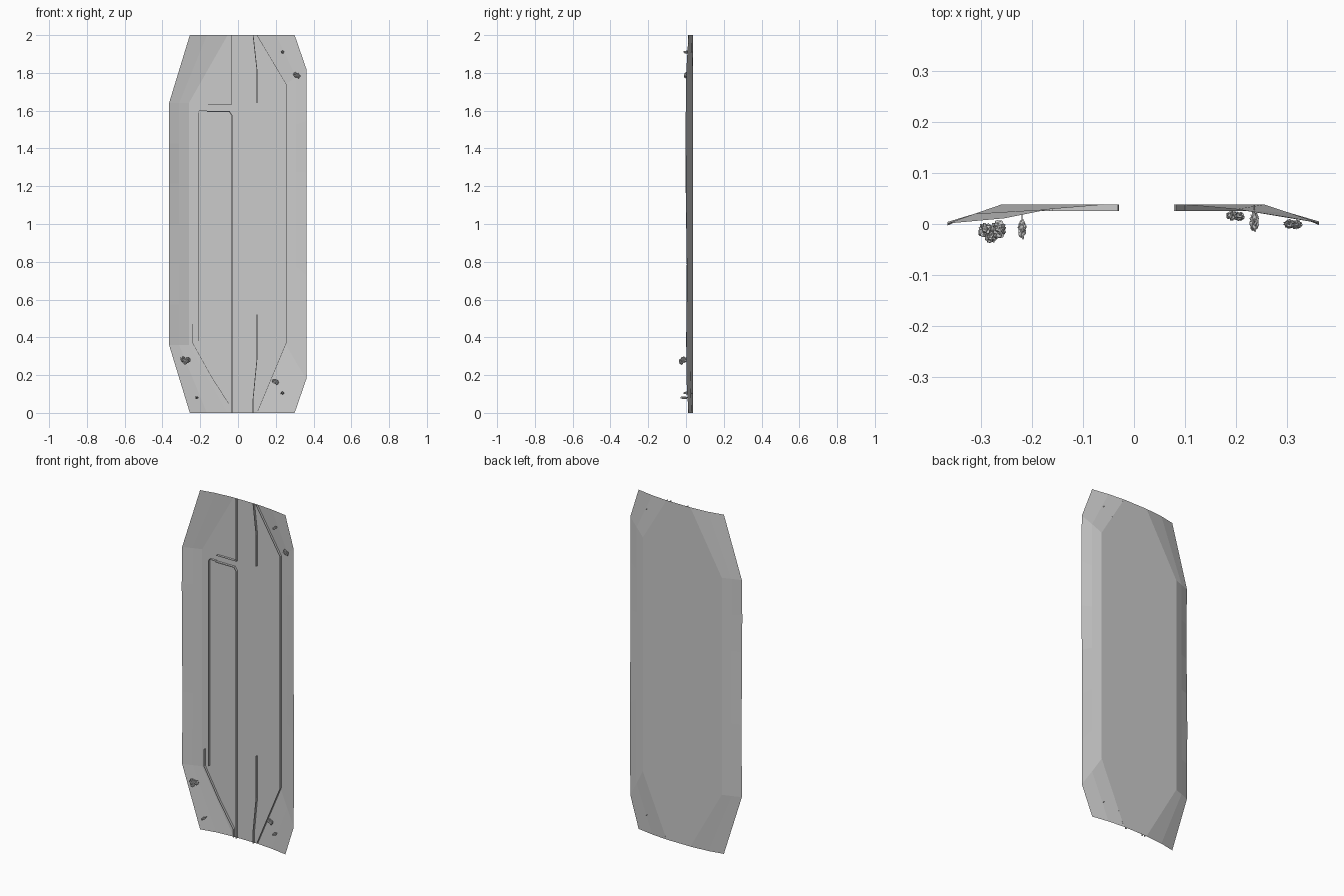
import bpy, bmesh, random
from mathutils import Vector

if "Cube" in bpy.data.objects:
    bpy.data.objects.remove(bpy.data.objects["Cube"])

random.seed(4)
BACK = 0.038      # y of the flat middle of the panel
FRONT = 0.025     # y reached by the raised seams


def make(name, bm):
    me = bpy.data.meshes.new(name)
    bm.to_mesh(me)
    bm.free()
    ob = bpy.data.objects.new(name, me)
    bpy.context.collection.objects.link(ob)
    return ob


# Panel sheet: columns left to right, each (x_end, x_side, z_low, z_high, y_end, y_side)
columns = [
    (-0.255, -0.365, 0.36, 1.64, 0.011, 0.001),
    (-0.165, -0.312, 0.36, 1.64, 0.029, 0.020),
    (-0.055, -0.260, 0.36, 1.64, BACK, BACK),
    (0.100, 0.255, 0.36, 1.74, BACK, BACK),
    (0.200, 0.307, 0.27, 1.78, 0.029, 0.021),
    (0.300, 0.362, 0.18, 1.82, 0.013, 0.002),
]
dents = [0, 0.001, 0.003, 0.000, -0.003, -0.004, 0]
bm = bmesh.new()
grid = []
for i, (xe, xs, z0, z1, ye, ys) in enumerate(columns):
    col = [bm.verts.new((xe, ye, 0))]
    for k, d in enumerate(dents):
        wobble = d if i in (0, 5) else 0
        col.append(bm.verts.new((xs, ys + wobble, z0 + (z1 - z0) * k / 6)))
    col.append(bm.verts.new((xe, ye, 2)))
    grid.append(col)
for a, b in zip(grid, grid[1:]):
    for k in range(len(a) - 1):
        bm.faces.new((a[k], b[k], b[k + 1], a[k + 1]))
make("panel_sheet", bm)


def seam(name, pts, width, y0=FRONT):
    """Thin raised strip following x,z points on the front of the panel."""
    v = [Vector(p) for p in pts]
    bm = bmesh.new()
    rings = []
    for i, p in enumerate(v):
        d1 = (v[i] - v[i - 1]).normalized() if i else (v[1] - v[0]).normalized()
        d2 = (v[i + 1] - v[i]).normalized() if i < len(v) - 1 else d1
        t = (d1 + d2).normalized()
        n = Vector((-t.y, t.x)) * width / 2 / max(0.5, t.dot(d1))
        a, b = p + n, p - n
        rings.append([bm.verts.new((q.x, y, q.y))
                      for q, y in ((a, BACK), (a, y0), (b, y0), (b, BACK))])
    for r, s in zip(rings, rings[1:]):
        for k in range(3):
            bm.faces.new((r[k], r[k + 1], s[k + 1], s[k]))
    bm.faces.new(rings[0])
    bm.faces.new(rings[-1][::-1])
    bmesh.ops.recalc_face_normals(bm, faces=bm.faces)
    make(name, bm)


# Raised seams
seam("upper_center_seam", [(-0.16, 1.635), (-0.032, 1.635), (-0.032, 2)], 0.003)
seam("lower_center_seam", [(-0.032, 0), (-0.032, 1.575), (-0.045, 1.595), (-0.165, 1.595)], 0.005)
seam("left_seam", [(-0.165, 1.6), (-0.205, 1.6), (-0.21, 1.59), (-0.21, 0.38)], 0.002)
seam("lower_left_seam", [(-0.24, 0.47), (-0.24, 0.37), (-0.14, 0.19), (-0.05, 0.05), (-0.05, 0)], 0.002)
seam("right_seam", [(0.1, 2), (0.255, 1.74), (0.255, 0.37), (0.105, 0.01)], 0.002)
seam("upper_right_seam", [(0.08, 2), (0.1, 1.82), (0.1, 1.64)], 0.004)
seam("lower_right_seam", [(0.08, 0), (0.08, 0.075), (0.1, 0.28), (0.1, 0.52)], 0.004)


def rough_lump(name, center, size):
    """Spiky faceted growth."""
    bm = bmesh.new()
    bmesh.ops.create_icosphere(bm, subdivisions=3, radius=1)
    for v in bm.verts:
        f = random.uniform(0.55, 1.1)
        v.co = Vector([c + s * f * q for c, s, q in zip(center, size, v.co)])
    make(name, bm)


# Crusty clusters on the front
clusters = [
    (-0.291, -0.012, 0.283, 0.014, 0.016, 0.017),
    (-0.265, -0.010, 0.281, 0.015, 0.018, 0.016),
    (-0.280, -0.025, 0.272, 0.013, 0.013, 0.017),
    (0.192, 0.017, 0.168, 0.012, 0.010, 0.013),
    (0.206, 0.015, 0.162, 0.010, 0.010, 0.014),
    (0.304, 0.000, 1.790, 0.012, 0.010, 0.014),
    (0.318, -0.001, 1.784, 0.011, 0.010, 0.014),
]
for c in clusters:
    rough_lump("crusty_cluster", c[:3], c[3:])

# Small studs: rough head on a thin stem
for x, y, z in [(-0.219, -0.010, 0.08), (0.235, 0.004, 0.105), (0.235, 0.004, 1.91)]:
    rough_lump("stud_head", (x, y, z), (0.009, 0.020, 0.008))
    bpy.ops.mesh.primitive_cylinder_add(vertices=6, radius=0.0015, depth=0.03,
                                        location=(x, y + 0.018, z), rotation=(1.5708, 0, 0))
    bpy.context.object.name = "stud_stem"
